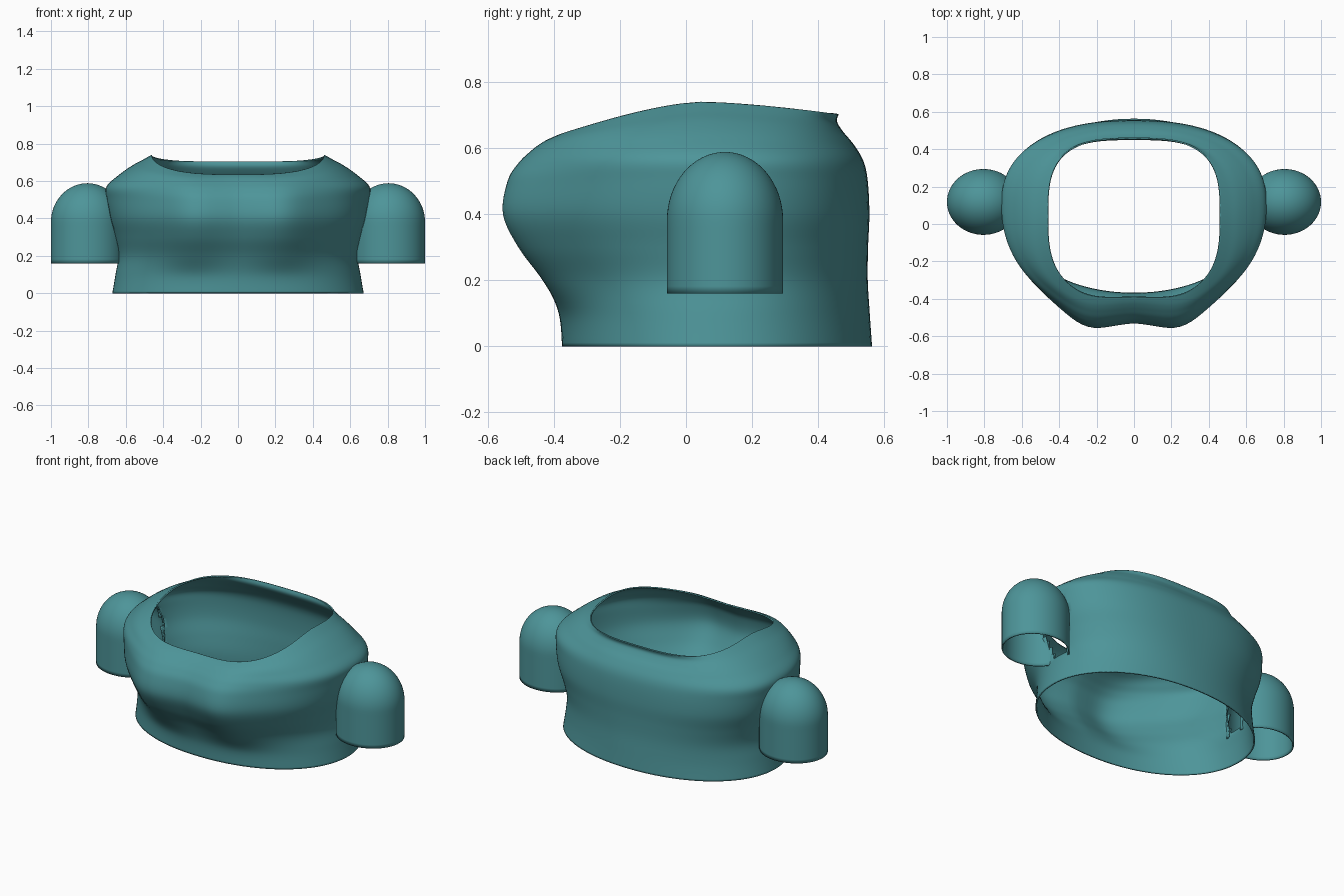
import bpy, bmesh, math

if "Cube" in bpy.data.objects:
    bpy.data.objects.remove(bpy.data.objects["Cube"])

SEG = 128
# torso rings: half width, centre y, front y, back y, z at side, front, back,
# front roundness, back roundness, chest swell
KEYS = [
    (.672, .10, -.375, .563, 0, 0, 0, 2.1, 2.1, 0),
    (.655, .10, -.385, .556, .1, .1, .1, 2.1, 2.1, .004),
    (.640, .10, -.425, .550, .2, .2, .2, 2.1, 2.2, .035),
    (.660, .10, -.485, .551, .3, .3, .3, 2.1, 2.3, .055),
    (.690, .10, -.525, .555, .4, .4, .4, 2.1, 2.4, .062),
    (.705, .10, -.515, .550, .5, .5, .5, 2.1, 2.4, .055),
    (.703, .10, -.485, .537, .57, .555, .56, 2.2, 2.4, .045),
    (.640, .08, -.453, .508, .63, .59, .61, 2.4, 2.5, .035),
    (.570, .06, -.427, .475, .68, .613, .65, 2.7, 2.8, .025),
    (.510, .05, -.408, .457, .713, .626, .68, 2.9, 3.0, .017),
    (.462, .045, -.390, .462, .74, .635, .702, 3.0, 3.1, .012),
]


def spline(keys, u):
    """Smooth blend through the key rings"""
    i = min(int(u), len(keys) - 2)
    t = u - i
    p = [keys[max(0, min(len(keys) - 1, i + d))] for d in (-1, 0, 1, 2)]
    return [.5 * (2 * b + (c - a) * t + (2 * a - 5 * b + 4 * c - d) * t * t
                  + (3 * b - a - 3 * c + d) * t ** 3) for a, b, c, d in zip(*p)]


def torso_ring(u):
    a, cy, yf, yb, zs, zf, zb, nf, nb, k = spline(KEYS, u)
    ring = []
    for i in range(SEG):
        t = 2 * math.pi * i / SEG
        c, s = math.cos(t), math.sin(t)
        n = nb if s > 0 else nf
        x = math.copysign(a * abs(c) ** (2 / n), c)
        h = abs(s) ** (2 / n)
        if s > 0:
            y, z = cy + (yb - cy) * h, zs + (zb - zs) * h ** 1.5
        else:
            y, z = cy + (yf - cy) * h, zs + (zf - zs) * h ** 1.5
            y -= k * math.exp(-((abs(x) - .26) / .16) ** 2) * h
        ring.append((x, y, z))
    return ring


def wall_x(y, z):
    """Half width of the torso at a given depth and height"""
    a, cy, yf, yb, *_, nf, nb, k = spline(KEYS, min(max(z * 10, 0), 6))
    n, b = (nb, yb - cy) if y > cy else (nf, cy - yf)
    return a * max(0, 1 - abs((y - cy) / b) ** n) ** (1 / n)


def loft(name, rings, drop, cap=None):
    """Skin a stack of rings, leave out dropped faces, add cloth thickness"""
    bm = bmesh.new()
    vs = [[bm.verts.new(p) for p in r] for r in rings]
    n = len(rings[0])
    for r0, r1 in zip(vs, vs[1:]):
        for i in range(n):
            j = (i + 1) % n
            bm.faces.new((r0[i], r0[j], r1[j], r1[i]))
    if cap:
        top = bm.verts.new(cap)
        for i in range(n):
            bm.faces.new((vs[-1][i], vs[-1][(i + 1) % n], top))
    gone = [f for f in bm.faces if drop(f.calc_center_median())]
    bmesh.ops.delete(bm, geom=gone, context='FACES')
    me = bpy.data.meshes.new(name)
    bm.to_mesh(me)
    bm.free()
    ob = bpy.data.objects.new(name, me)
    bpy.context.collection.objects.link(ob)
    me.materials.append(cloth)
    mod = ob.modifiers.new("thickness", 'SOLIDIFY')
    mod.thickness, mod.offset = .008, -1
    bpy.context.view_layer.objects.active = ob
    ob.select_set(True)
    bpy.ops.object.shade_smooth_by_angle(angle=math.radians(40))
    ob.select_set(False)
    return ob


cloth = bpy.data.materials.new("teal_cloth")
cloth.diffuse_color = (.075, .30, .32, 1)
cloth.use_nodes = True
cloth.node_tree.nodes["Principled BSDF"].inputs["Base Color"].default_value = cloth.diffuse_color

# sleeve shape: straight tube with a domed shoulder
SX, SY, RX, RY, Z0, Z1, ZT = .805, .118, .195, .176, .16, .38, .588


def in_sleeve(p):
    """True inside a slightly shrunken sleeve, for the armholes"""
    d = ((abs(p.x) - SX) / RX) ** 2 + ((p.y - SY) / RY) ** 2
    d += (max(0, p.z - Z1) / (ZT - Z1)) ** 2
    return d < .85 and p.z > Z0 + .03


# torso with open neck, hem and armholes
loft("shirt_body", [torso_ring(i / 6) for i in range(6 * (len(KEYS) - 1) + 1)], in_sleeve)

# sleeves
levels = [(Z0 + (Z1 - Z0) * i / 10, 1) for i in range(10)]
levels += [(Z1 + (ZT - Z1) * math.sin(a), math.cos(a))
           for a in (math.pi / 2 * i / 16 for i in range(16))]
for side, label in ((1, "right"), (-1, "left")):
    rings = [[(side * SX + RX * s * math.cos(2 * math.pi * i / 64),
               SY + RY * s * math.sin(2 * math.pi * i / 64), z) for i in range(64)]
             for z, s in levels]
    loft("sleeve_" + label, rings,
         lambda p: abs(p.x) < wall_x(p.y, p.z) - .02, (side * SX, SY, ZT))
